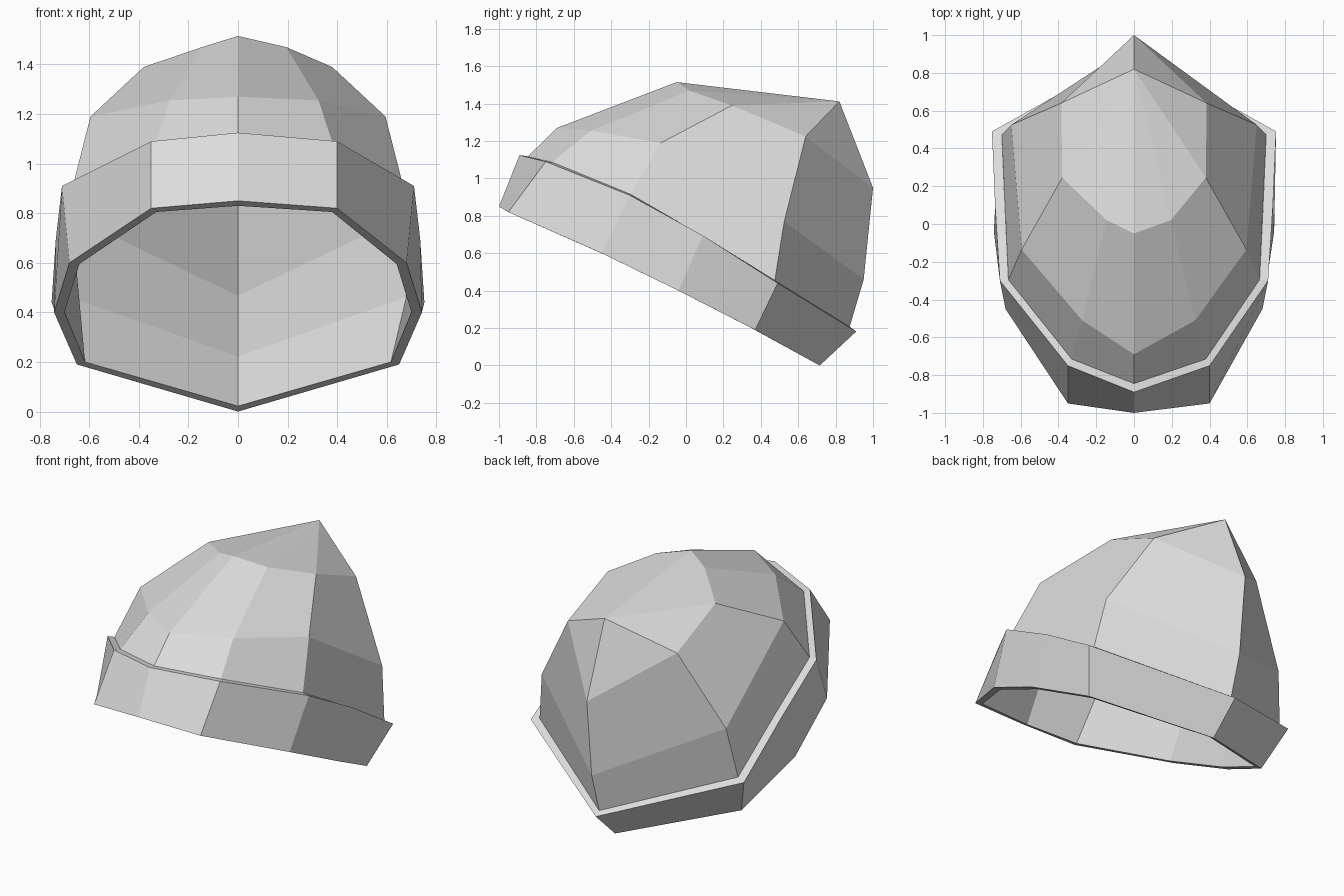
import bpy
import bmesh
from mathutils import Vector

if "Cube" in bpy.data.objects:
    bpy.data.objects.remove(bpy.data.objects["Cube"])

# One wool colour for the whole hat
wool = bpy.data.materials.new("light_grey_wool")
wool.diffuse_color = (0.72, 0.72, 0.72, 1.0)
wool.use_nodes = True
wool.node_tree.nodes["Principled BSDF"].inputs["Base Color"].default_value = wool.diffuse_color

SHIFT = 0.025  # the front side seams sit slightly off centre


def ring(half):
    """Full closed ring from the front-to-back half (x, y, z) on the right."""
    right = [(x + (SHIFT if i == 1 else 0), y, z) for i, (x, y, z) in enumerate(half)]
    left = [(-x + (SHIFT if i == 1 else 0), y, z) for i, (x, y, z) in enumerate(half)]
    return right + left[-2:0:-1]


def shrink(points, factor=0.97, centre=Vector((0, 0.1, 0.7))):
    """Pull points slightly towards the middle of the hat."""
    return [tuple(centre + (Vector(p) - centre) * factor) for p in points]


def loft(name, rings, tip=None, inward=False):
    """Skin successive rings with quads, optionally closing to a tip."""
    bm = bmesh.new()
    loops = [[bm.verts.new(p) for p in r] for r in rings]
    n = len(loops[0])
    for low, high in zip(loops, loops[1:]):
        for i in range(n):
            j = (i + 1) % n
            bm.faces.new((low[i], low[j], high[j], high[i]))
    if tip:
        top = bm.verts.new(tip)
        for i in range(n):
            bm.faces.new((loops[-1][i], loops[-1][(i + 1) % n], top))
    if inward:
        bmesh.ops.reverse_faces(bm, faces=bm.faces[:])
    mesh = bpy.data.meshes.new(name)
    bm.to_mesh(mesh)
    bm.free()
    mesh.materials.append(wool)
    obj = bpy.data.objects.new(name, mesh)
    bpy.context.collection.objects.link(obj)
    return obj


# Folded cuff cross-section, front to back
cuff_inner_low = [(0, -0.96, 0.83), (0.355, -0.91, 0.805), (0.64, -0.44, 0.595),
                  (0.70, -0.04, 0.40), (0.617, 0.35, 0.20), (0, 0.68, 0.022)]
cuff_outer_low = [(0, -1.0, 0.85), (0.375, -0.95, 0.82), (0.68, -0.45, 0.60),
                  (0.742, -0.04, 0.40), (0.65, 0.37, 0.19), (0, 0.715, 0.0)]
cuff_outer_top = [(0, -0.89, 1.125), (0.375, -0.75, 1.09), (0.71, -0.30, 0.91),
                  (0.735, 0.09, 0.695), (0.752, 0.49, 0.44), (0, 0.91, 0.182)]
cuff_inner_top = [(0, -0.845, 1.118), (0.355, -0.715, 1.087), (0.665, -0.295, 0.915),
                  (0.683, 0.09, 0.692), (0.70, 0.475, 0.455), (0, 0.875, 0.207)]

# Crown rings above the cuff
crown_middle = [(0, -0.69, 1.27), (0.30, -0.51, 1.255), (0.595, -0.135, 1.19),
                (0.622, 0.195, 0.98), (0.65, 0.525, 0.77), (0, 0.95, 0.46)]
crown_upper = [(0, -0.05, 1.515), (0.17, 0.02, 1.47), (0.38, 0.245, 1.39),
               (0.382, 0.44, 1.307), (0.385, 0.64, 1.225), (0, 1.0, 0.95)]
crown_tip = (0, 0.82, 1.412)
crown = [cuff_inner_top, crown_middle, crown_upper]

loft("cuff", [ring(r) for r in (cuff_inner_low, cuff_outer_low, cuff_outer_top, cuff_inner_top)])

# The crown has one wide panel on each side, so it skips the side seam
loft("crown", [ring(r[:3] + r[4:]) for r in crown], tip=crown_tip)

# Thin lining from the lower cuff edge up inside the crown
loft("lining", [ring(cuff_inner_low)] + [shrink(ring(r)) for r in crown],
     tip=shrink([crown_tip])[0], inward=True)
